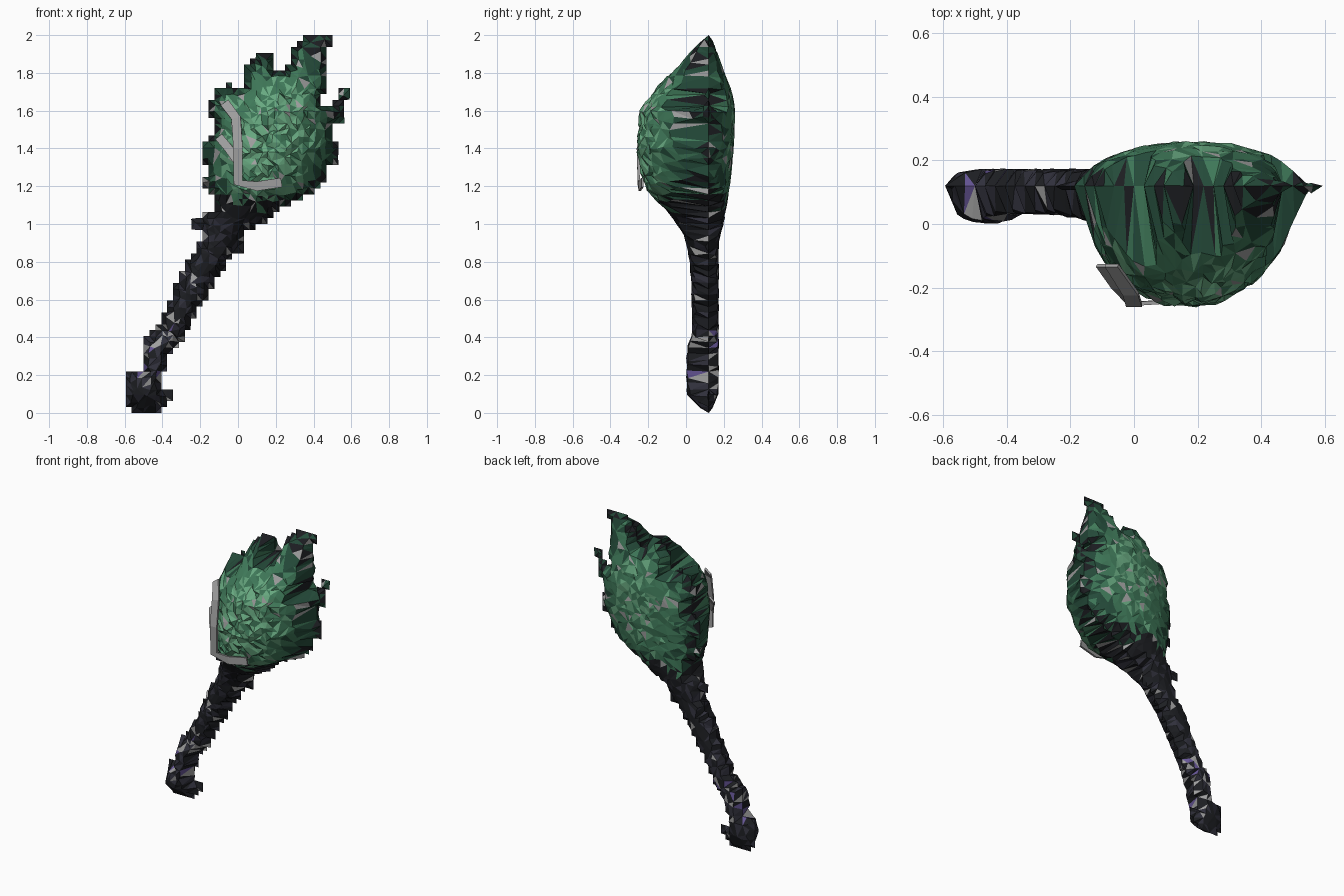
import bpy, bmesh, math, random
from mathutils import Vector

if "Cube" in bpy.data.objects:
    bpy.data.objects.remove(bpy.data.objects["Cube"])

random.seed(4)
C = 2 / 64          # grid cell giving the stepped silhouette
RIDGE = 0.12        # y of the sharp rim where front and back meet

# Front silhouettes (x, z)
HANDLE = [(-.55, 0), (-.59, .05), (-.59, .21), (-.5, .22), (-.5, .38), (-.44, .45),
          (-.38, .56), (-.32, .7), (-.27, .79), (-.21, .9), (-.18, .97), (-.24, .98),
          (-.24, 1.02), (-.14, 1.06), (.2, 1.06), (.14, 1.0), (.04, .96), (.03, .87),
          (-.05, .8), (-.14, .66), (-.2, .56), (-.3, .38), (-.36, .3), (-.36, .24),
          (-.42, .21), (-.42, .12), (-.33, .12), (-.33, .06), (-.4, .04), (-.42, 0)]
HEAD = [(-.14, 1.04), (-.13, 1.14), (-.2, 1.21), (-.2, 1.25), (-.15, 1.27), (-.18, 1.33),
        (-.18, 1.43), (-.13, 1.47), (-.15, 1.64), (-.11, 1.72), (-.06, 1.74), (.03, 1.71),
        (.02, 1.81), (.06, 1.84), (.12, 1.92), (.19, 1.92), (.2, 1.8), (.26, 1.8),
        (.27, 1.89), (.33, 1.98), (.5, 2.01), (.5, 1.95), (.46, 1.93), (.47, 1.72),
        (.43, 1.63), (.5, 1.63), (.53, 1.71), (.59, 1.71), (.59, 1.65), (.55, 1.63),
        (.55, 1.54), (.49, 1.5), (.49, 1.44), (.53, 1.42), (.53, 1.32), (.46, 1.31),
        (.46, 1.23), (.4, 1.17), (.3, 1.12), (.17, 1.04)]
# Thickness sections: z, left x, right x, front y, back y
SECTIONS = [(0, -.56, -.4, .1, .13), (.1, -.6, -.38, 0, .175), (.35, -.51, -.32, 0, .175),
            (.42, -.48, -.28, .03, .175), (.7, -.33, -.12, .025, .175), (.9, -.22, .01, .0, .175),
            (1.0, -.18, .13, -.05, .2), (1.1, -.14, .26, -.14, .22), (1.2, -.16, .42, -.23, .235),
            (1.4, -.17, .51, -.27, .255), (1.6, -.15, .52, -.25, .265), (1.7, -.11, .5, -.18, .245),
            (1.8, -.04, .49, -.09, .21), (1.9, .06, .49, .01, .17), (2.0, .3, .5, .11, .13)]


def in_poly(x, z, poly):
    hit = False
    for (x1, z1), (x2, z2) in zip(poly, poly[1:] + poly[:1]):
        if (z1 > z) != (z2 > z) and x < (x2 - x1) * (z - z1) / (z2 - z1) + x1:
            hit = not hit
    return hit


def section(z):
    for a, b in zip(SECTIONS, SECTIONS[1:]):
        if z <= b[0]:
            t = (z - a[0]) / (b[0] - a[0])
            return [p + (q - p) * t for p, q in zip(a, b)][1:]
    return SECTIONS[-1][1:]


cells = {(i, j) for i in range(-20, 21) for j in range(65)
         if any(in_poly((i + .5) * C, (j + .5) * C, p) for p in (HANDLE, HEAD))}
cache = {}


def point(i, j, side):
    """Key and position of a grid vertex; rim vertices are shared by both sides."""
    rim = any((i - a, j - b) not in cells for a in (0, 1) for b in (0, 1))
    key = (i, j, 0 if rim else side)
    if key not in cache:
        x, z = i * C, j * C
        if rim:
            cache[key] = Vector((x, RIDGE, z))
        else:
            x += random.uniform(-.3, .3) * C
            z += random.uniform(-.3, .3) * C
            l, r, f, b = section(z)
            u = min(1, abs((2 * x - l - r) / (r - l)))
            d = max(.08, (1 - u ** 2) ** .5) * random.uniform(.93, 1.0)
            cache[key] = Vector((x, RIDGE + ((f if side < 0 else b) - RIDGE) * d, z))
    return key, cache[key]


def material(name, rgb):
    m = bpy.data.materials.new(name)
    m.diffuse_color = (*rgb, 1)
    m.use_nodes = True
    m.node_tree.nodes["Principled BSDF"].inputs["Base Color"].default_value = m.diffuse_color
    return m


MATS = [material(n, c) for n, c in (
    ("black", (.012, .013, .016)), ("slate", (.03, .03, .045)), ("purple", (.13, .09, .3)),
    ("grey", (.35, .35, .35)), ("dark_green", (.018, .07, .042)),
    ("mid_green", (.05, .19, .1)), ("light_green", (.14, .4, .22)))]


def handle_colour(c, n):
    low = .18 < c.z < .45
    if low and random.random() < .3:
        return random.choice((2, 3, 3))
    return 3 if random.random() < .04 else random.choice((0, 0, 1))


def head_colour(c, n):
    if random.random() < .05:
        return 3
    if c.z < 1.15 and random.random() < (1.22 - c.z) * 6:
        return 0
    v = abs(c.y - RIDGE) / (.36 if c.y < RIDGE else .16) + random.uniform(-.3, .3)
    return 0 if v < .05 else 4 if v < .4 else 5 if v < .85 else 6


def shell(name, j0, j1, colour, ratio):
    bm = bmesh.new()
    verts = {}
    for i, j in sorted(c for c in cells if j0 <= c[1] < j1):
        for side in (-1, 1):
            quad = []
            for a, b in ((0, 0), (1, 0), (1, 1), (0, 1)):
                key, co = point(i + a, j + b, side)
                if key not in verts:
                    verts[key] = bm.verts.new(co)
                quad.append(verts[key])
            if side > 0:
                quad.reverse()
            k = random.randrange(2)
            quad = quad[k:] + quad[:k]
            for tri in (quad[:3], [quad[0], quad[2], quad[3]]):
                if not bm.faces.get(tri):
                    bm.faces.new(tri)
    me = bpy.data.meshes.new(name)
    bm.to_mesh(me)
    bm.free()
    ob = bpy.data.objects.new(name, me)
    bpy.context.collection.objects.link(ob)
    bpy.context.view_layer.objects.active = ob
    ob.modifiers.new("facets", 'DECIMATE').ratio = ratio
    bpy.ops.object.modifier_apply(modifier="facets")
    for m in MATS:
        ob.data.materials.append(m)
    for p in ob.data.polygons:
        p.material_index = colour(p.center, p.normal)
    return ob


shell("handle", 0, 33, handle_colour, .8)
shell("flame_head", 33, 65, head_colour, .75)


# Pale raised bands on the front left of the head
def band(name, path, width):
    bm = bmesh.new()
    rows = []
    for k, p in enumerate(path):
        a, b = Vector(path[max(k - 1, 0)]), Vector(path[min(k + 1, len(path) - 1)])
        t = b - a
        side = Vector((-t.z, 0, t.x)).normalized() * width / 2
        rows.append([bm.verts.new(Vector(p) + s * side) for s in (-1, 1)])
    for r, s in zip(rows, rows[1:]):
        bm.faces.new((r[0], r[1], s[1], s[0]))
    me = bpy.data.meshes.new(name)
    bm.to_mesh(me)
    bm.free()
    ob = bpy.data.objects.new(name, me)
    bpy.context.collection.objects.link(ob)
    me.materials.append(MATS[3])
    mod = ob.modifiers.new("thickness", 'SOLIDIFY')
    mod.thickness, mod.offset = .012, 0


band("long_band", [(-.07, -.13, 1.64), (-.01, -.22, 1.56), (0, -.255, 1.4),
                   (0, -.25, 1.22), (.1, -.245, 1.2), (.23, -.23, 1.22)], .05)
band("short_band", [(-.1, -.13, 1.46), (-.05, -.2, 1.4), (0, -.25, 1.33)], .045)
